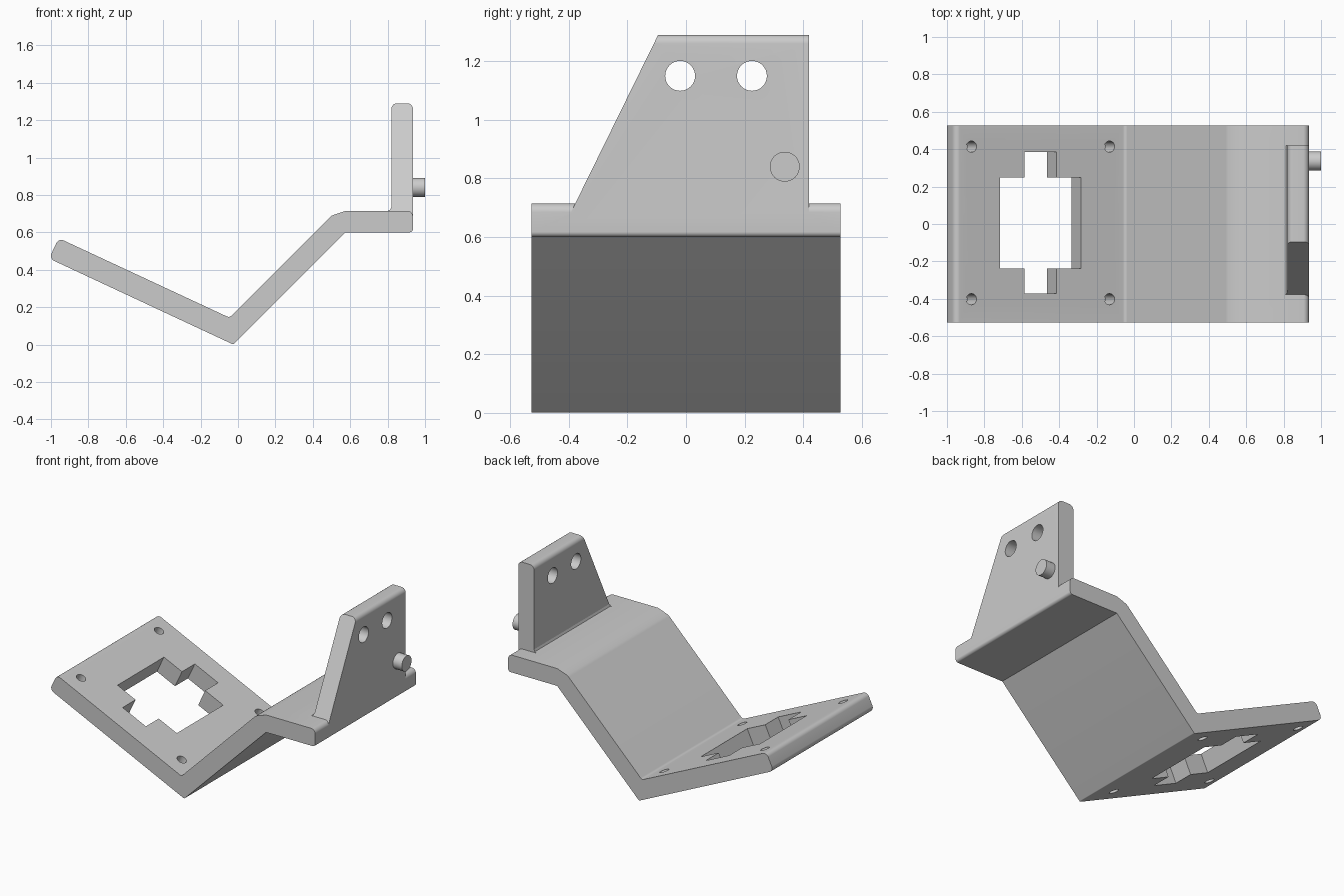
import bpy, bmesh
from math import sin, cos, radians
from mathutils import Vector, Matrix

if "Cube" in bpy.data.objects:
    bpy.data.objects.remove(bpy.data.objects["Cube"])

TILT = radians(25)   # slope of the mounting plate


def rounded(points):
    """Round the corners of an (a, b, radius) outline."""
    out = []
    n = len(points)
    for i, (a, b, r) in enumerate(points):
        p = Vector((a, b))
        if r == 0:
            out.append(p)
            continue
        u = (Vector(points[i - 1][:2]) - p).normalized()
        v = (Vector(points[(i + 1) % n][:2]) - p).normalized()
        half = u.angle(v) / 2
        c = p + (u + v).normalized() * r / sin(half)
        t = r * cos(half) / sin(half)
        d0, d1 = (p + u * t) - c, (p + v * t) - c
        for k in range(7):
            d = d0.lerp(d1, k / 6).normalized() * r
            out.append(c + d)
    return out


def finish(name, bm):
    bmesh.ops.recalc_face_normals(bm, faces=bm.faces[:])
    me = bpy.data.meshes.new(name)
    bm.to_mesh(me)
    bm.free()
    ob = bpy.data.objects.new(name, me)
    bpy.context.collection.objects.link(ob)
    return ob


def extrude(bm, verts, vec):
    f = bm.faces.new([bm.verts.new(v) for v in verts])
    res = bmesh.ops.extrude_face_region(bm, geom=[f])
    moved = [g for g in res['geom'] if isinstance(g, bmesh.types.BMVert)]
    bmesh.ops.translate(bm, verts=moved, vec=vec)


def profile(bm, outline, y0, y1):
    extrude(bm, [(p.x, y0, p.y) for p in rounded(outline)], (0, y1 - y0, 0))


def cylinder(name, radius, depth, matrix):
    bm = bmesh.new()
    bmesh.ops.create_cone(bm, cap_ends=True, segments=32, radius1=radius,
                          radius2=radius, depth=depth, matrix=matrix)
    return finish(name, bm)


def boolean(ob, tool, op):
    m = ob.modifiers.new(op, 'BOOLEAN')
    m.operation, m.solver, m.object = op, 'EXACT', tool
    bpy.context.view_layer.objects.active = ob
    bpy.ops.object.modifier_apply(modifier=m.name)
    bpy.data.objects.remove(tool, do_unlink=True)


# Bent strip: tilted plate, 45 degree arm, flat ledge
bm = bmesh.new()
profile(bm, [(-1.01, .46, .03), (-.959, .569, .03), (-.046, .144, .02),
             (.49, .68, 0), (.503, .69, 0), (.575, .715, 0), (.935, .715, .03),
             (.935, .6, .018), (.575, .6, 0), (-.025, 0, .01)], -.527, .527)
bracket = finish("bracket", bm)

# Cross-shaped window and four screw holes, square to the plate
place = Matrix.Translation((-.5, .006, .355)) @ Matrix.Rotation(TILT, 4, 'Y')
bm = bmesh.new()
w, s, h, t = .217 / cos(TILT), .085 / cos(TILT), .243, .378
quarter = [(w, h), (s, h), (s, t)]
cross = (quarter + [(-x, y) for x, y in quarter[::-1]]
         + [(-x, -y) for x, y in quarter] + [(x, -y) for x, y in quarter[::-1]])
extrude(bm, [place @ Vector((x, y, -.2)) for x, y in cross],
        place.to_3x3() @ Vector((0, 0, .3)))
boolean(bracket, finish("window_cutter", bm), 'DIFFERENCE')
for sx in (-1, 1):
    for sy in (-1, 1):
        loc = Matrix.Translation((sx * .369 / cos(TILT), sy * .408, -.05))
        boolean(bracket, cylinder("screw_cutter", .03, .3, place @ loc), 'DIFFERENCE')

# Upright tab with a foot fillet and one slanted side
bm = bmesh.new()
profile(bm, [(.935, .66, 0), (.935, 1.29, .03), (.82, 1.29, .03),
             (.82, .735, 0), (.814, .721, 0), (.80, .715, 0), (.80, .66, 0)], -.45, .42)
cut = bmesh.ops.bisect_plane(bm, geom=bm.verts[:] + bm.edges[:] + bm.faces[:],
                             plane_co=(0, -.385, .70), plane_no=(0, -.59, .29),
                             clear_outer=True)
edges = [g for g in cut['geom_cut'] if isinstance(g, bmesh.types.BMEdge)]
bmesh.ops.holes_fill(bm, edges=edges)
tab = finish("upright_tab", bm)
across = Matrix.Rotation(radians(90), 4, 'Y')
for y in (-.02, .225):
    boolean(tab, cylinder("tab_hole_cutter", .051, .4,
                          Matrix.Translation((.88, y, 1.15)) @ across), 'DIFFERENCE')
boolean(bracket, tab, 'UNION')

# Locating peg on the outer face
peg = cylinder("peg", .051, .1, Matrix.Translation((.95, .337, .84)) @ across)

for ob in (bracket, peg):
    bpy.ops.object.select_all(action='DESELECT')
    ob.select_set(True)
    bpy.context.view_layer.objects.active = ob
    bpy.ops.object.shade_smooth_by_angle(angle=radians(20))
